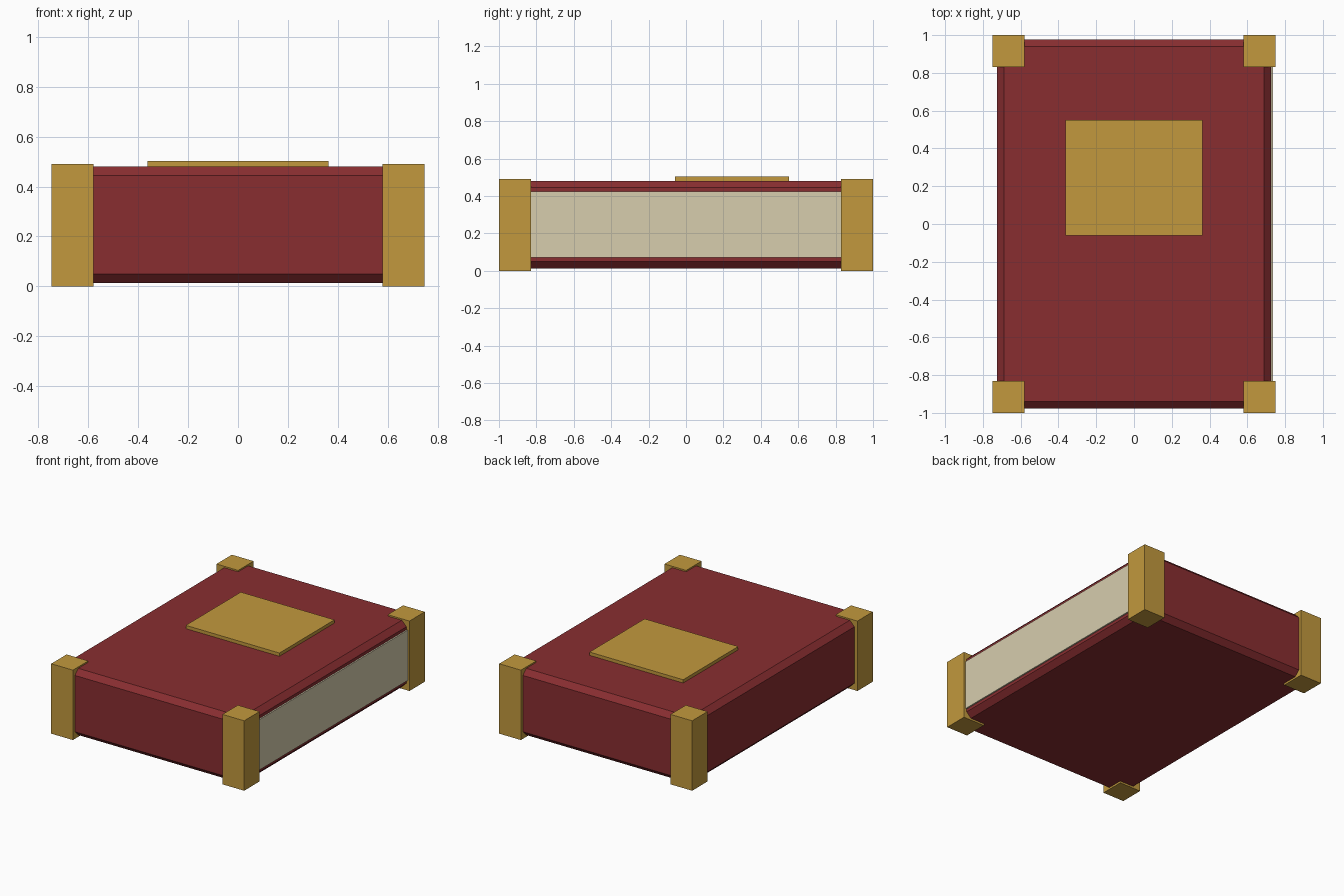
import bpy

if "Cube" in bpy.data.objects:
    bpy.data.objects.remove(bpy.data.objects["Cube"])


def material(name, rgb):
    m = bpy.data.materials.new(name)
    m.diffuse_color = (*rgb, 1)
    m.use_nodes = True
    m.node_tree.nodes["Principled BSDF"].inputs["Base Color"].default_value = m.diffuse_color
    return m


red = material("dark red", (0.25, 0.027, 0.030))
gold = material("gold", (0.54, 0.318, 0.047))
cream = material("cream", (0.68, 0.61, 0.42))


def box(name, lo, hi, mat, chamfer=0):
    """Box between two corners, with optional flat chamfered edges."""
    centre = [(a + b) / 2 for a, b in zip(lo, hi)]
    bpy.ops.mesh.primitive_cube_add(size=1, location=centre)
    ob = bpy.context.object
    ob.name = name
    ob.scale = [b - a for a, b in zip(lo, hi)]
    bpy.ops.object.transform_apply(location=False, rotation=False, scale=True)
    ob.data.materials.append(mat)
    if chamfer:
        bev = ob.modifiers.new("chamfer", 'BEVEL')
        bev.width = chamfer
        bev.segments = 1
    return ob


# Chamfered cover block
box("cover", (-0.725, -0.977, 0.013), (0.725, 0.977, 0.48), red, 0.036)

# Page edge, just proud of the cover on the right side
box("pages", (0.0, -0.92, 0.07), (0.735, 0.92, 0.423), cream)

# Raised plate on the front cover
box("cover_plate", (-0.363, -0.06, 0.47), (0.363, 0.55, 0.503), gold)

# Four corner guards
for sx, side in ((-1, "left"), (1, "right")):
    for sy, end in ((-1, "front"), (1, "back")):
        xs = sorted((sx * 0.58, sx * 0.748))
        ys = sorted((sy * 0.83, sy * 1.0))
        box(f"{end}_{side}_corner", (xs[0], ys[0], 0), (xs[1], ys[1], 0.49), gold)
